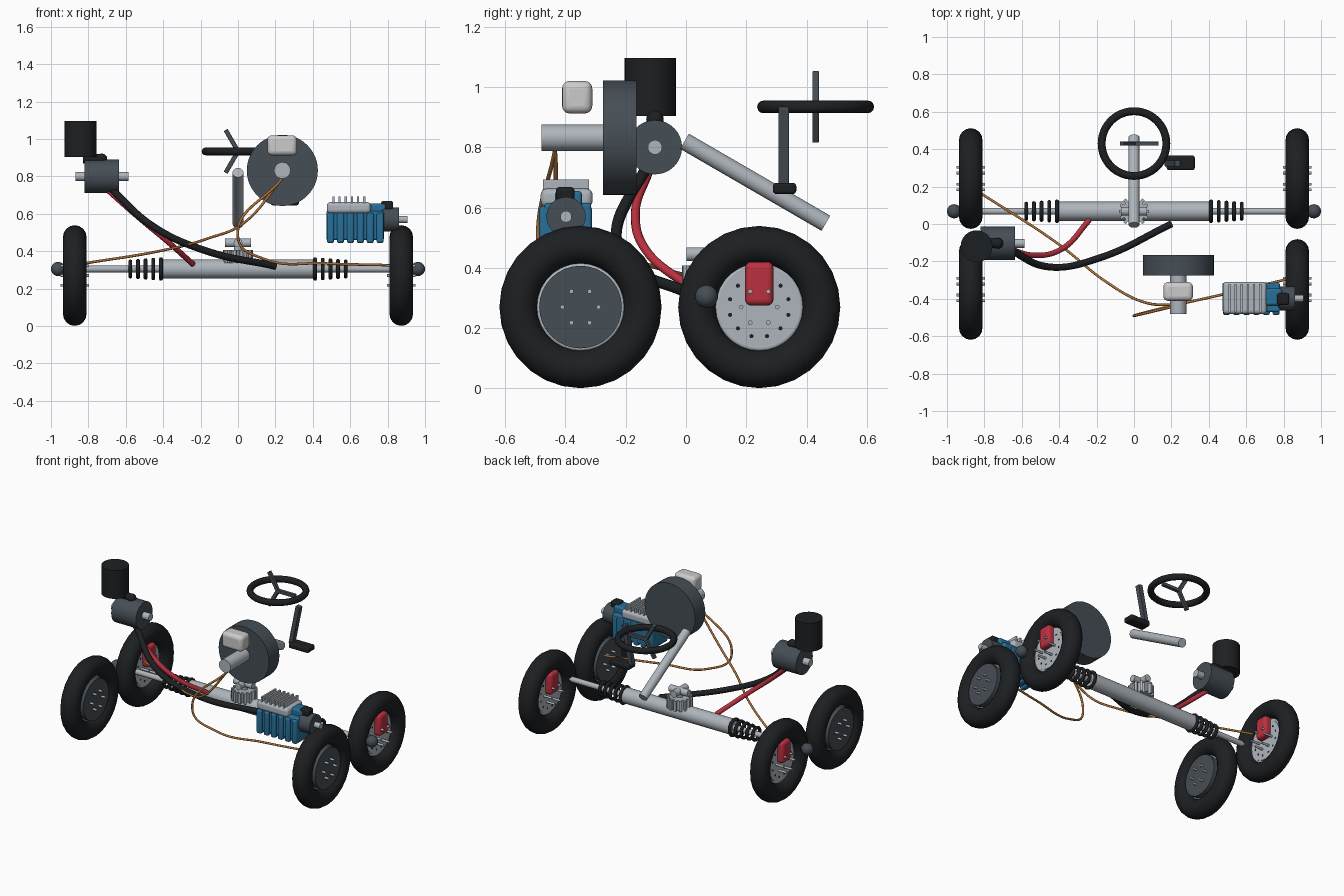
import bpy, math
from mathutils import Vector

if "Cube" in bpy.data.objects:
    bpy.data.objects.remove(bpy.data.objects["Cube"])

def mat(name, r, g, b):
    m = bpy.data.materials.new(name)
    m.diffuse_color = (r, g, b, 1)
    m.use_nodes = True
    m.node_tree.nodes["Principled BSDF"].inputs["Base Color"].default_value = m.diffuse_color
    return m

RUBBER = mat("rubber", .012, .014, .016)
DARK = mat("dark_metal", .06, .075, .09)
STEEL = mat("steel", .42, .46, .5)
RED = mat("red", .5, .03, .05)
BLUE = mat("blue", .02, .16, .32)
COPPER = mat("copper", .42, .17, .04)
WHITE = mat("white_plastic", .65, .65, .63)

def finish(name, m):
    o = bpy.context.object
    o.name = name
    o.data.materials.append(m)
    return o

def rod(name, a, b, r, m, n=32):
    """Cylinder between two points"""
    a, b = Vector(a), Vector(b)
    d = b - a
    bpy.ops.mesh.primitive_cylinder_add(vertices=n, radius=r, depth=d.length, location=(a + b) / 2,
                                        rotation=d.to_track_quat('Z', 'Y').to_euler())
    bpy.ops.object.shade_smooth_by_angle()
    return finish(name, m)

def box(name, lo, hi, m, bevel=0.0, rot=(0, 0, 0)):
    lo, hi = Vector(lo), Vector(hi)
    bpy.ops.mesh.primitive_cube_add(size=1, location=(lo + hi) / 2)
    o = finish(name, m)
    o.scale = hi - lo
    bpy.ops.object.transform_apply(location=False, rotation=False, scale=True)
    o.rotation_euler = rot
    if bevel:
        b = o.modifiers.new("bevel", 'BEVEL')
        b.width, b.segments = bevel, 4
        bpy.ops.object.shade_smooth_by_angle()
    return o

def ring(name, loc, R, r, m, axis='X', n=32, k=12):
    bpy.ops.mesh.primitive_torus_add(major_radius=R, minor_radius=r, major_segments=n, minor_segments=k,
                                     location=loc, rotation=(0, math.pi / 2 if axis == 'X' else 0, 0))
    bpy.ops.object.shade_smooth()
    return finish(name, m)

def ball(name, loc, r, m):
    bpy.ops.mesh.primitive_uv_sphere_add(segments=24, ring_count=14, radius=r, location=loc)
    bpy.ops.object.shade_smooth()
    return finish(name, m)

def hose(name, pts, r, m):
    c = bpy.data.curves.new(name, 'CURVE')
    c.dimensions = '3D'
    c.bevel_depth, c.bevel_resolution, c.use_fill_caps = r, 3, True
    s = c.splines.new('BEZIER')
    s.bezier_points.add(len(pts) - 1)
    for bp, p in zip(s.bezier_points, pts):
        bp.co = p
        bp.handle_left_type = bp.handle_right_type = 'AUTO'
    c.materials.append(m)
    o = bpy.data.objects.new(name, c)
    bpy.context.collection.objects.link(o)

# Wheels: drums at the front, drilled discs with calipers at the rear
WX, WZ = .873, .27
for s in (-1, 1):
    for y, end in ((-.35, "front"), (.243, "rear")):
        x = s * WX
        ring(end + "_tyre", (x, y, WZ), .206, .063, RUBBER, n=28, k=16)
        ring(end + "_rim", (x, y, WZ), .135, .014, STEEL)
        for i in range(6):
            a = i * math.pi / 3
            py, pz = y + .06 * math.cos(a), WZ + .06 * math.sin(a)
            rod(end + "_wheel_stud", (x - .077, py, pz), (x + .077, py, pz), .0075, STEEL, 12)
        if end == "front":
            rod("brake_drum", (x - .05, y, WZ), (x + .05, y, WZ), .137, DARK)
        else:
            rod("brake_disc", (x - .018, y, WZ), (x + .018, y, WZ), .132, STEEL)
            for i in range(12):
                a = (i + .5) * math.pi / 6
                py, pz = y + .1 * math.cos(a), WZ + .1 * math.sin(a)
                rod("disc_hole", (x - .019, py, pz), (x + .019, py, pz), .007, RUBBER, 10)
            box("brake_caliper", (x - .06, y - .047, .275), (x + .06, y + .047, .42), RED, .02)

# Steering rack, tie rods and bellows
RY, RZ = .068, .305
rod("rack_housing", (-.41, RY, RZ), (.41, RY, RZ), .051, STEEL)
for s in (-1, 1):
    rod("tie_rod", (s * .4, RY, RZ), (s * .81, RY, RZ), .018, STEEL)
    rod("tie_rod_end", (s * .8, RY, RZ), (s * .95, RY, RZ), .012, STEEL)
    ball("ball_joint", (s * .962, RY, RZ), .038, DARK)
    for i in range(5):
        ring("bellows_ring", (s * (.412 + .041 * i), RY, RZ), .052 - .003 * i, .011, RUBBER, n=28, k=10)

# Pinion gear with universal joint
rod("pinion", (0, RY, .337), (0, RY, .407), .062, STEEL)
for i in range(14):
    a = i * math.tau / 14
    box("pinion_tooth", (.068 * math.cos(a) - .013, RY + .068 * math.sin(a) - .008, .337),
        (.068 * math.cos(a) + .013, RY + .068 * math.sin(a) + .008, .407), STEEL, 0, (0, 0, a))
rod("joint_shaft", (0, RY, .4), (0, RY, .45), .022, STEEL)
rod("joint_cross_x", (-.07, RY, .445), (.07, RY, .445), .023, STEEL)
rod("joint_cross_y", (0, RY - .066, .445), (0, RY + .066, .445), .023, STEEL)

# Steering column and wheel
rod("steering_column", (0, -.005, .82), (0, .464, .548), .029, STEEL)
ring("steering_wheel_rim", (0, .43, .934), .173, .021, RUBBER, 'Z', 48)
for i in range(3):
    a = i * math.tau / 3
    d = Vector((math.cos(a), 0, math.sin(a)))
    box("steering_spoke", (d.x * .065 - .067, .419, .934 + d.z * .065 - .012),
        (d.x * .065 + .067, .441, .934 + d.z * .065 + .012), DARK, .004, (0, -a, 0))

# Pedal
box("pedal_arm", (.19, .307, .665), (.222, .342, .935), DARK, .004, (0, .2, 0))
box("pedal_pad", (.175, .288, .645), (.325, .366, .682), RUBBER, .012)

# Brake booster, master cylinder and fluid reservoir
BX, BZ = .237, .832
rod("brake_booster", (BX, -.275, BZ), (BX, -.165, BZ), .19, DARK, 48)
rod("master_cylinder", (BX, -.48, BZ), (BX, -.27, BZ), .044, STEEL)
box("fluid_reservoir", (.157, -.411, .912), (.315, -.311, 1.02), WHITE, .025)

# Power steering pump and its reservoir
PY, PZ = -.103, .8
rod("pump_body", (-.82, PY, PZ), (-.635, PY, PZ), .09, DARK)
rod("pump_shaft", (-.868, PY, PZ), (-.585, PY, PZ), .024, STEEL)
rod("pump_reservoir", (-.842, -.119, .903), (-.842, -.119, 1.096), .085, RUBBER)
rod("reservoir_neck", (-.83, PY, .895), (-.735, PY, .895), .026, RUBBER)
ball("neck_elbow", (-.728, PY, .893), .029, RUBBER)

# Hoses and brake lines
hose("pressure_hose", [(-.7, -.12, .73), (-.53, -.168, .58), (-.38, -.13, .455), (-.24, .02, .33)], .015, RED)
hose("return_hose", [(-.68, -.13, .735), (-.45, -.23, .53), (-.18, -.18, .405), (.2, 0, .32)], .019, RUBBER)
hose("left_brake_line", [(BX, -.435, .79), (.03, -.41, .55), (-.155, -.305, .47), (-.4, -.11, .405),
                         (-.82, .165, .335)], .007, COPPER)
hose("right_brake_line", [(BX, -.435, .79), (.0, -.49, .47), (.15, -.45, .355), (.46, -.38, .335),
                          (.82, -.295, .325)], .007, COPPER)

# Blue modulator block with ribs, finned cover and motor
box("modulator_block", (.472, -.47, .46), (.78, -.315, .615), BLUE, .01)
for i in range(6):
    x = .495 + .053 * i
    box("modulator_rib", (x - .019, -.487, .443), (x + .019, -.312, .605), BLUE, .012)
box("modulator_neck", (.7, -.435, .59), (.79, -.345, .655), BLUE, .012)
box("modulator_cover", (.475, -.482, .602), (.71, -.31, .663), STEEL, .02)
for i in range(6):
    x = .51 + .033 * i
    box("cover_fin", (x - .006, -.474, .65), (x + .006, -.322, .693), STEEL)
rod("modulator_motor", (.77, -.398, .57), (.862, -.398, .57), .065, DARK)
rod("motor_shaft", (.85, -.398, .57), (.905, -.398, .57), .019, STEEL)
box("motor_connector", (.765, -.432, .622), (.83, -.37, .668), RUBBER, .012)
